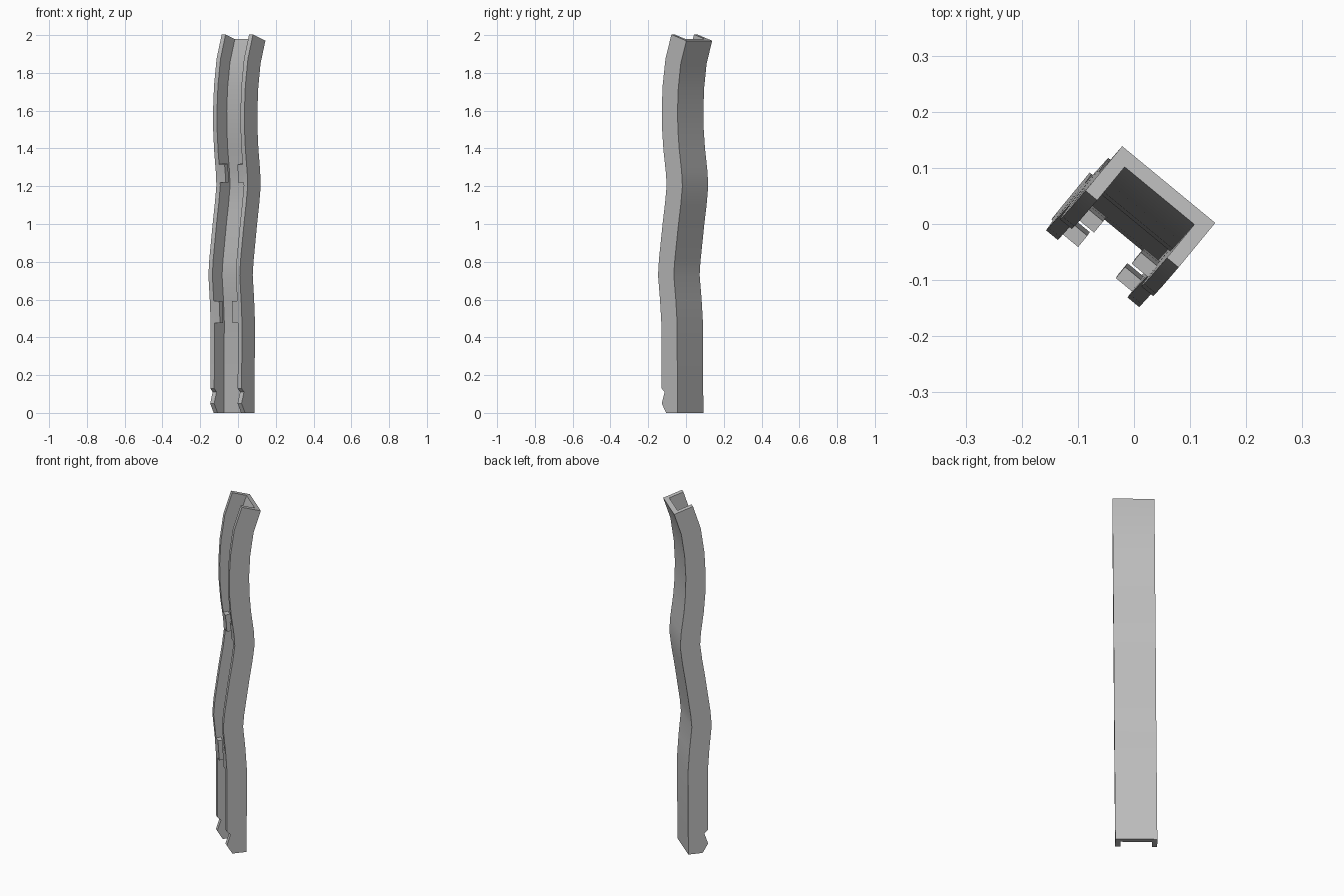
import bpy, bmesh, math
from mathutils import Vector

cube = bpy.data.objects.get("Cube")
if cube:
    bpy.data.objects.remove(cube, do_unlink=True)

# One galvanised steel colour
steel = bpy.data.materials.new("galvanised_steel")
steel.use_nodes = True
steel.diffuse_color = (0.5, 0.5, 0.5, 1)
steel.node_tree.nodes["Principled BSDF"].inputs["Base Color"].default_value = (0.5, 0.5, 0.5, 1)

# Channel axes: ACROSS runs along the web, OUT points to the open side
ANGLE = math.radians(39.5)
ACROSS = Vector((math.cos(ANGLE), -math.sin(ANGLE), 0))
OUT = Vector((-math.sin(ANGLE), -math.cos(ANGLE), 0))
CORNER = Vector((0.087, -0.045, 0))
WIDTH, DEPTH, WALL = 0.215, 0.108, 0.027
DRIFT = 0.0075

# Bent path of the web: height, sideways bend
BEND = [(0, 0), (0.48, 0), (0.6, 0.008), (0.73, 0.021), (0.8, 0.015), (0.9, 0.001),
        (1.0, -0.013), (1.1, -0.029), (1.2, -0.041), (1.28, -0.036), (1.4, -0.02),
        (1.5, -0.012), (1.6, -0.01), (1.72, -0.016), (1.85, -0.034), (1.97, -0.073)]
# Cut-back of the flange tips at the foot: height, amount
FOOT = [(0, 0.03), (0.05, 0), (0.11, 0.02), (0.13, 0)]


def lerp(table, z):
    if z >= table[-1][0]:
        return table[-1][1]
    for (a, va), (b, vb) in zip(table, table[1:]):
        if a <= z <= b:
            return va + (vb - va) * (z - a) / (b - a)


def place(z, across, out):
    """Point of the cross-section, kept square to the bent path."""
    low, high = max(z - 0.05, 0), min(z + 0.05, 1.97)
    lean = (lerp(BEND, high) - lerp(BEND, low)) / (high - low)
    outward = (OUT - Vector((0, 0, lean))).normalized()
    base = CORNER + OUT * lerp(BEND, z) + ACROSS * (DRIFT * z) + Vector((0, 0, z))
    return base + ACROSS * (across - WIDTH) + outward * out


def sweep(name, heights, section):
    """Skin a closed section along the path, with capped ends."""
    bm = bmesh.new()
    rings = [[bm.verts.new(place(z, a, o)) for a, o in section(z)] for z in heights]
    for r, s in zip(rings, rings[1:]):
        for i in range(len(r)):
            j = (i + 1) % len(r)
            bm.faces.new((r[i], r[j], s[j], s[i]))
    bm.faces.new(rings[0])
    bm.faces.new(rings[-1])
    bmesh.ops.recalc_face_normals(bm, faces=bm.faces)
    mesh = bpy.data.meshes.new(name)
    bm.to_mesh(mesh)
    bm.free()
    mesh.materials.append(steel)
    obj = bpy.data.objects.new(name, mesh)
    bpy.context.collection.objects.link(obj)
    bpy.ops.object.select_all(action='DESELECT')
    obj.select_set(True)
    bpy.context.view_layer.objects.active = obj
    bpy.ops.object.shade_smooth_by_angle(angle=math.radians(30))


def channel(z):
    tip = DEPTH - lerp(FOOT, z)
    return [(0, 0), (WIDTH, 0), (WIDTH, tip), (WIDTH - WALL, tip),
            (WIDTH - WALL, WALL), (WALL, WALL), (WALL, tip), (0, tip)]


# Bent channel post
sweep("bent_channel_post", sorted({z for z, _ in BEND + FOOT}), channel)

# Inward tabs at the flange tips, two pairs
TAB, TAB_DEPTH = 0.037, 0.026
for level, heights in {"lower": (0.48, 0.6), "upper": (1.22, 1.28, 1.33)}.items():
    for side, start in {"right": WALL, "left": WIDTH - WALL - TAB}.items():
        sweep(f"{level}_{side}_tab", heights, lambda z, s=start: [
            (s, DEPTH - TAB_DEPTH), (s + TAB, DEPTH - TAB_DEPTH), (s + TAB, DEPTH), (s, DEPTH)])
